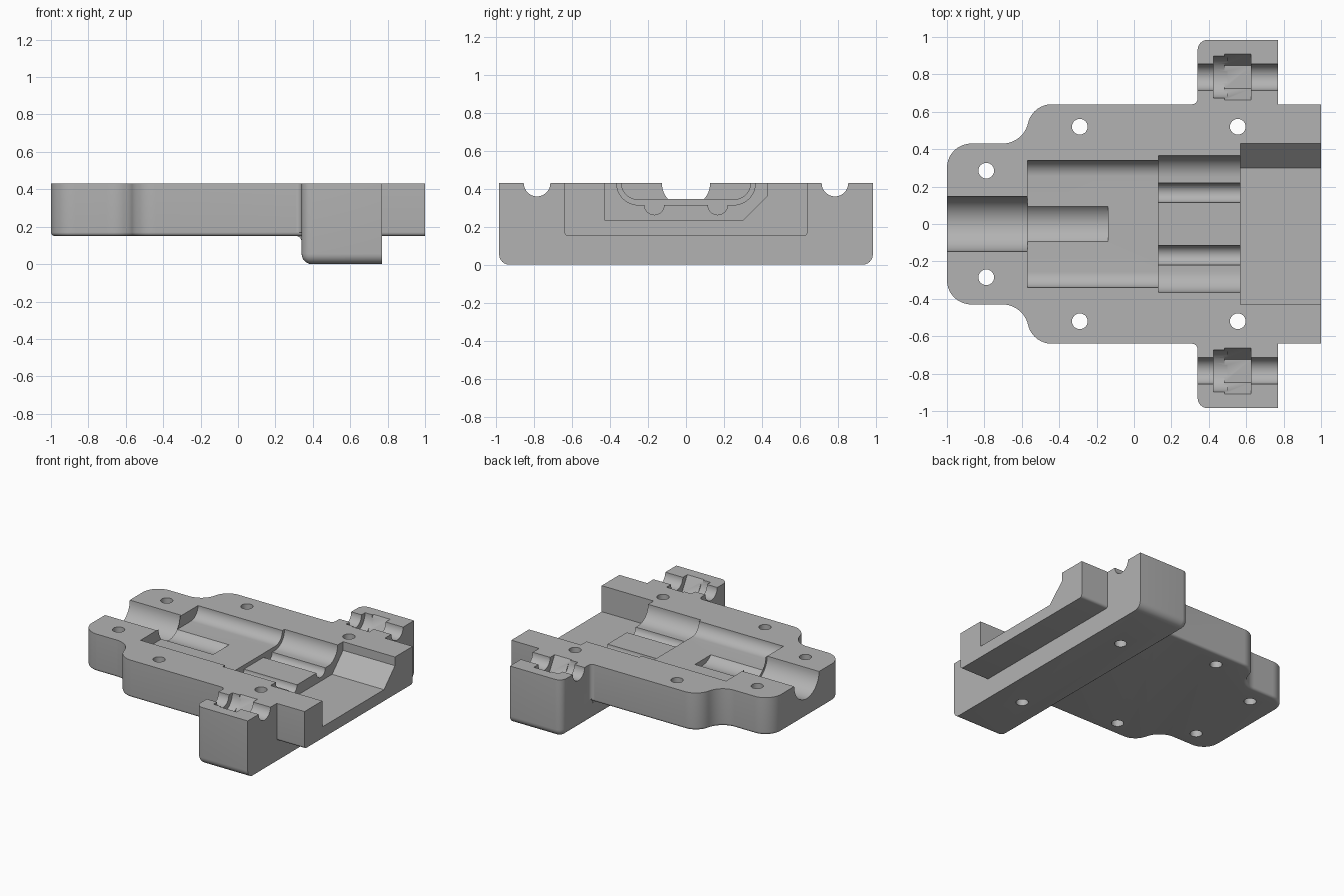
import bpy, bmesh
from math import sin, cos, pi, radians, atan2, sqrt
from mathutils import Vector

if "Cube" in bpy.data.objects:
    bpy.data.objects.remove(bpy.data.objects["Cube"], do_unlink=True)

TOP = 0.43      # parting face height
BASE = 0.15     # underside of the plate

grey = bpy.data.materials.new("plain_grey")
grey.use_nodes = True
grey.diffuse_color = (0.45, 0.45, 0.45, 1)
grey.node_tree.nodes["Principled BSDF"].inputs["Base Color"].default_value = (0.45, 0.45, 0.45, 1)


def arc(cx, cy, r, a0, a1, n=12):
    angles = [radians(a0 + (a1 - a0) * i / n) for i in range(n + 1)]
    return [(cx + r * cos(a), cy + r * sin(a)) for a in angles]


def prism(name, pts, axis, lo, hi, bevel=None, radius=0.0):
    """Extrude a 2D profile along an axis; optionally round chosen edges."""
    place = {"x": lambda u, v, w: (w, u, v),
             "y": lambda u, v, w: (u, w, v),
             "z": lambda u, v, w: (u, v, w)}[axis]
    bm = bmesh.new()
    face = bm.faces.new([bm.verts.new(place(u, v, lo)) for u, v in pts])
    ext = bmesh.ops.extrude_face_region(bm, geom=[face])["geom"]
    step = Vector(place(0, 0, hi - lo))
    bmesh.ops.translate(bm, vec=step, verts=[g for g in ext if isinstance(g, bmesh.types.BMVert)])
    bmesh.ops.recalc_face_normals(bm, faces=bm.faces[:])
    if bevel:
        edges = [e for e in bm.edges if bevel(e.verts[0].co, e.verts[1].co)]
        bmesh.ops.bevel(bm, geom=edges, offset=radius, segments=6, profile=0.5,
                        affect="EDGES", clamp_overlap=False)
    mesh = bpy.data.meshes.new(name)
    bm.to_mesh(mesh)
    bm.free()
    mesh.materials.append(grey)
    ob = bpy.data.objects.new(name, mesh)
    bpy.context.collection.objects.link(ob)
    return ob


def rect(u0, u1, v0, v1):
    return [(u0, v0), (u1, v0), (u1, v1), (u0, v1)]


def circle(cx, cy, r, n=48):
    return arc(cx, cy, r, 0, 360, n)[:-1]


def rounded_trough(half, floor, r):
    """Open-topped pocket section with rounded lower corners."""
    return ([(half, 0.6)] + arc(half - r, floor + r, r, 0, -90)
            + arc(r - half, floor + r, r, -90, -180) + [(-half, 0.6)])


def combine(target, tool, operation):
    mod = target.modifiers.new("shape", "BOOLEAN")
    mod.operation, mod.solver, mod.object = operation, "EXACT", tool
    bpy.ops.object.select_all(action="DESELECT")
    target.select_set(True)
    bpy.context.view_layer.objects.active = target
    bpy.ops.object.modifier_apply(modifier=mod.name)
    bpy.data.objects.remove(tool, do_unlink=True)


# Plate outline: rounded neck, S-shaped shoulders, square rear end
r_in, r_out, neck, wide = 0.14, 0.13, 0.43, 0.64
dy = (neck + r_in) - (wide - r_out)
dx = sqrt((r_in + r_out) ** 2 - dy ** 2)
turn = -atan2(dy, dx) * 180 / pi
half = (arc(-0.87, neck - 0.13, 0.13, 180, 90)
        + arc(-0.44 - dx, neck + r_in, r_in, -90, turn)
        + arc(-0.44, wide - r_out, r_out, 180 + turn, 90)[1:]
        + [(1.0, wide)])
outline = half + [(x, -y) for x, y in reversed(half)]


def plate_edge(a, b):
    return max(a.z, b.z) < BASE + 0.001 and min(a.x, b.x) < 0.999


body = prism("mould_half", outline, "z", BASE, 0.50, plate_edge, 0.02)


# Crossbar with rounded lower edges and one rounded side
def bar_edge(a, b):
    low = max(a.z, b.z) < 0.001
    front = max(a.x, b.x) < 0.341
    ends = abs(a.y - b.y) < 0.001
    return (low and (front or ends)) or (front and ends)


combine(body, prism("crossbar", rect(0.34, 0.77, -0.985, 0.985), "z", 0, 0.48, bar_edge, 0.055), "UNION")

# Small coves where the crossbar meets the plate
c = 0.03
for s in (1, -1):
    cove = [(0.36, s * 0.62)] + [(0.34 - c, s * 0.62)] + \
        [(x, s * y) for x, y in arc(0.34 - c, wide + c, c, -90, 0, 6)] + [(0.36, s * (wide + c))]
    combine(body, prism("side_cove", cove, "z", BASE + 0.02, 0.46), "UNION")
under = [(0.36, BASE + 0.02), (0.34 - c, BASE + 0.02)] + arc(0.34 - c, BASE - c, c, 90, 0, 6) + [(0.36, BASE - c)]
combine(body, prism("under_cove", under, "y", -0.62, 0.62), "UNION")

# Flat parting face
cuts = [prism("top_trim", rect(-2, 2, -2, 2), "z", TOP, 0.9)]

# Main cavity: inner section, wider section, open end pocket with one sloped side
cuts += [
    prism("wide_cavity", rounded_trough(0.365, 0.315, 0.113), "x", 0.13, 0.60),
    prism("inner_cavity", rounded_trough(0.34, 0.345, 0.084), "x", -0.57, 0.15),
    prism("end_pocket", [(-0.43, 0.235), (0.30, 0.235), (0.43, 0.365), (0.43, 0.6), (-0.43, 0.6)],
          "x", 0.57, 1.1),
    prism("inlet_channel", circle(0, TOP, 0.147), "x", -1.1, -0.57),
    prism("inlet_trough", circle(0, TOP, 0.127), "x", -0.60, -0.14),
]

# Mirrored grooves, arm seats and bolt holes
for s in (1, -1):
    seat = s * 0.785
    cuts += [
        prism("floor_groove", circle(s * 0.167, 0.315, 0.052, 32), "x", 0.13, 0.60),
        prism("arm_channel", circle(seat, TOP, 0.07), "x", 0.2, 0.9),
        prism("collar_seat", circle(seat, TOP, 0.112), "x", 0.425, 0.50),
        prism("hex_seat", circle(seat, TOP, 0.123, 6), "x", 0.485, 0.625),
    ]
    for x, y in ((-0.79, 0.285), (-0.29, 0.52), (0.555, 0.52)):
        cuts.append(prism("bolt_hole", circle(x, s * y, 0.042, 32), "z", -0.1, 0.7))

for cutter in cuts:
    combine(body, cutter, "DIFFERENCE")

bpy.ops.object.select_all(action="DESELECT")
body.select_set(True)
bpy.context.view_layer.objects.active = body
bpy.ops.object.shade_smooth_by_angle(angle=radians(30))
